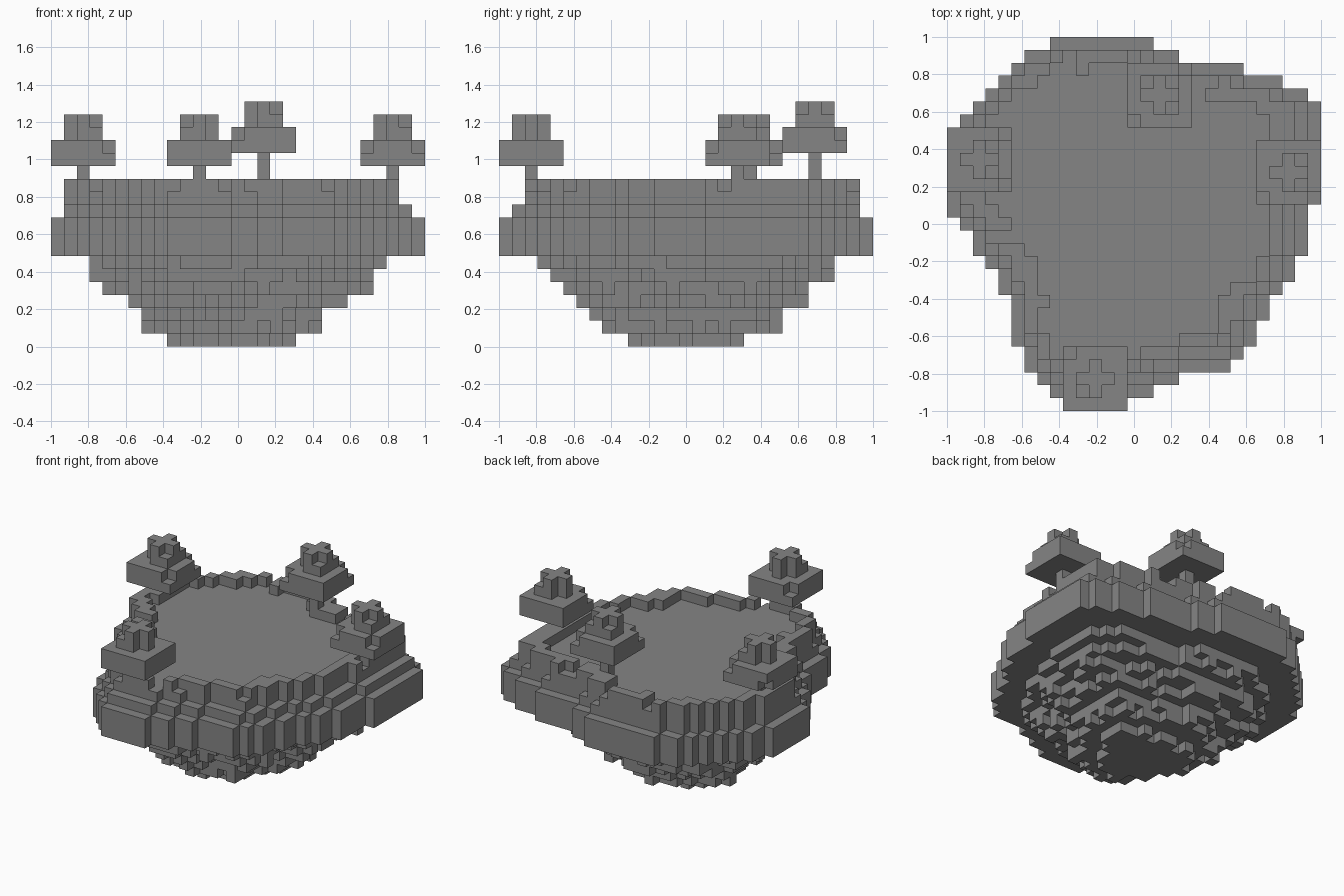
import bpy
import bmesh
import random
from mathutils import Vector

cube = bpy.data.objects.get("Cube")
if cube:
    bpy.data.objects.remove(cube, do_unlink=True)

random.seed(7)
N = 29
V = 2 / N  # block size

stone = bpy.data.materials.new("stone_grey")
stone.use_nodes = True
grey = (0.235, 0.235, 0.235, 1)
stone.diffuse_color = grey
stone.node_tree.nodes["Principled BSDF"].inputs["Base Color"].default_value = grey

AXES = [Vector(a) for a in ((1, 0, 0), (0, 1, 0), (0, 0, 1))]


def build_blocks(name, cells):
    """Skin a set of grid cells with outward faces and merge the flat areas."""
    bm = bmesh.new()
    corners = {}

    def vert(p):
        key = tuple(round(c) for c in p)
        if key not in corners:
            x, y, z = key
            corners[key] = bm.verts.new((x * V - 1, y * V - 1, z * V))
        return corners[key]

    for cell in cells:
        base = Vector(cell)
        for k in range(3):
            n, u, w = AXES[k], AXES[(k + 1) % 3], AXES[(k + 2) % 3]
            for side in (1, -1):
                if tuple(int(c) for c in base + n * side) in cells:
                    continue
                o = base + n if side > 0 else base
                loop = [o, o + u, o + u + w, o + w]
                bm.faces.new([vert(p) for p in loop[::side]])
    bmesh.ops.dissolve_limit(bm, angle_limit=0.01, verts=bm.verts, edges=bm.edges)
    mesh = bpy.data.meshes.new(name)
    bm.to_mesh(mesh)
    bm.free()
    mesh.materials.append(stone)
    obj = bpy.data.objects.new(name, mesh)
    bpy.context.collection.objects.link(obj)


def erode(area):
    return {(i, j) for i, j in area
            if {(i + 1, j), (i - 1, j), (i, j + 1), (i, j - 1)} <= area}


# Island plan: first and last column of each row, front to back
left = [9, 8, 7, 6, 6, 5, 5, 5, 5, 4, 4, 3, 2, 2, 1] + [0] * 6 + [1, 1, 2, 3, 4, 5, 6, 8]
right = [14, 16, 18, 22, 23, 24, 24, 25, 25, 26, 27, 27] + [28] * 4 + [29] * 8 + [28, 26, 23, 18, 16]
plan = {(i, j) for j in range(N) for i in range(left[j], right[j])}

island = set()

# Cliff band and the two steps above it
shelf = erode(plan)
meadow = {(i, j) for i, j in shelf if (i + 1, j) in shelf and (i, j - 1) in shelf}
for area, low, high in ((plan, 7, 10), (shelf, 10, 11), (meadow, 11, 12)):
    island |= {(i, j, k) for i, j in area for k in range(low, high)}

# Broken rim around the meadow
inner = erode(meadow)
core = erode(inner)
for i, j in sorted(meadow - core):
    chance = 0.75 if (i, j) not in inner else 0.4
    if random.random() < chance:
        island.add((i, j, 12))

# Ragged underside tapering to the lowest point
taper = [0.30, 0.44, 0.49, 0.57, 0.66, 0.72, 0.79]
cx, cy = 13.6, 14.4
for i, j in sorted(plan):
    rough = random.choice((-0.04, 0, 0, 0, 0.04))
    for k, scale in enumerate(taper):
        s = scale + (rough if k < 6 else 0)
        source = (round(cx + (i - cx) / s), round(cy + (j - cy) / s))
        if source in plan:
            island |= {(i, j, m) for m in range(k, 7)}
            break
build_blocks("island", island)


# Trees: trunk, broad double crown, narrow crown and a cross on top
def build_tree(name, i, j, base):
    cells = {(i, j, k) for k in range(12, base)}
    for level, reach, keep in ((0, 2, 0.8), (1, 2, 0.5), (2, 1, 0.5), (3, 1, 0)):
        for a in range(-reach, reach + 1):
            for b in range(-reach, reach + 1):
                corner = abs(a) == reach and abs(b) == reach
                if not corner or random.random() < keep:
                    cells.add((i + a, j + b, base + level))
    build_blocks(name, cells)
    return cells


for name, i, j, base in (("right_tree", 2, 19, 14), ("left_tree", 26, 18, 14),
                         ("front_tree", 11, 2, 14), ("back_tree", 16, 24, 15)):
    build_tree(name, i, j, base)
